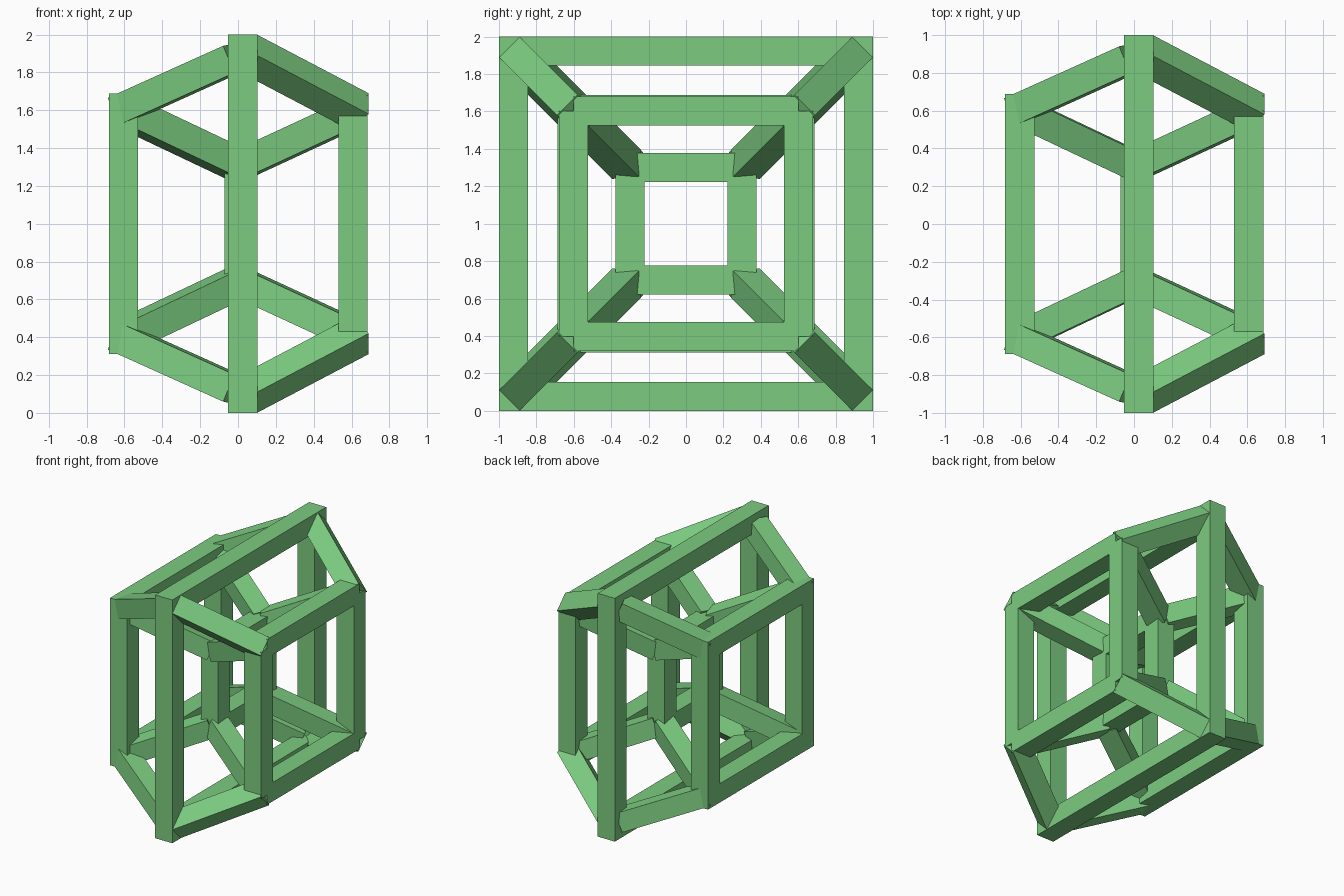
import bpy, math
from mathutils import Vector, Matrix

if "Cube" in bpy.data.objects:
    bpy.data.objects.remove(bpy.data.objects["Cube"])

T = 0.155   # bar thickness
C = 1.0     # height of the frame centre

green = bpy.data.materials.new("leaf_green")
green.diffuse_color = (0.2, 0.6, 0.216, 1)
green.use_nodes = True
green.node_tree.nodes["Principled BSDF"].inputs["Base Color"].default_value = green.diffuse_color

UNIT = [(x, y, z) for x in (-.5, .5) for y in (-.5, .5) for z in (-.5, .5)]
QUADS = [(0, 1, 3, 2), (4, 6, 7, 5), (0, 4, 5, 1), (2, 3, 7, 6), (0, 2, 6, 4), (1, 5, 7, 3)]


def bar(name, a, b, side, roll=0.0):
    """Square bar from a to b; side is the direction one pair of faces looks along."""
    a, b = Vector(a), Vector(b)
    d = (b - a).normalized()
    u = Vector(side)
    u = (u - d * u.dot(d)).normalized()
    u = Matrix.Rotation(roll, 3, d) @ u
    v = d.cross(u)
    mid, length = (a + b) / 2, (b - a).length
    pts = [mid + d * p[0] * length + u * p[1] * T + v * p[2] * T for p in UNIT]
    me = bpy.data.meshes.new(name)
    me.from_pydata(pts, [], QUADS)
    me.materials.append(green)
    ob = bpy.data.objects.new(name, me)
    bpy.context.collection.objects.link(ob)


def square(name, x, s, reach):
    """Four bars round a square; s is the centre line, reach the bar ends."""
    for g in (-1, 1):
        bar(name + "_upright", (x, g * s, C - reach), (x, g * s, C + reach), (1, 0, 0))
        bar(name + "_rail", (x, -reach, C + g * s), (x, reach, C + g * s), (1, 0, 0))


def struts(name, start, end, roll):
    """Four mirrored corner struts, given as (x, corner distance) at each end."""
    for sy in (-1, 1):
        for sz in (-1, 1):
            a = (start[0], sy * start[1], C + sz * start[1])
            b = (end[0], sy * end[1], C + sz * end[1])
            bar(name, a, b, (0, sy, -sz), roll * sy * sz)


# square frames
h = T / 2
square("outer_frame", 0.025, 1 - h, 0.999)
square("right_frame", 0.608, 0.602, 0.602)
square("left_frame", -0.605, 0.61, 0.61 + h)
square("inner_frame", 0.007, 0.30, 0.30 + h)

# corner struts joining the frames
struts("right_outer_strut", (0.054, 0.901), (0.644, 0.591), 0)
struts("left_outer_strut", (-0.02, 0.875), (-0.63, 0.60), math.radians(45))
struts("right_inner_strut", (0.62, 0.59), (0.03, 0.317), math.radians(45))
struts("left_inner_strut", (-0.605, 0.597), (-0.01, 0.315), math.radians(53))

# weld the winding of every bar outward
import bmesh
for ob in bpy.context.collection.objects:
    bm = bmesh.new()
    bm.from_mesh(ob.data)
    bmesh.ops.recalc_face_normals(bm, faces=bm.faces)
    bm.to_mesh(ob.data)
    bm.free()
